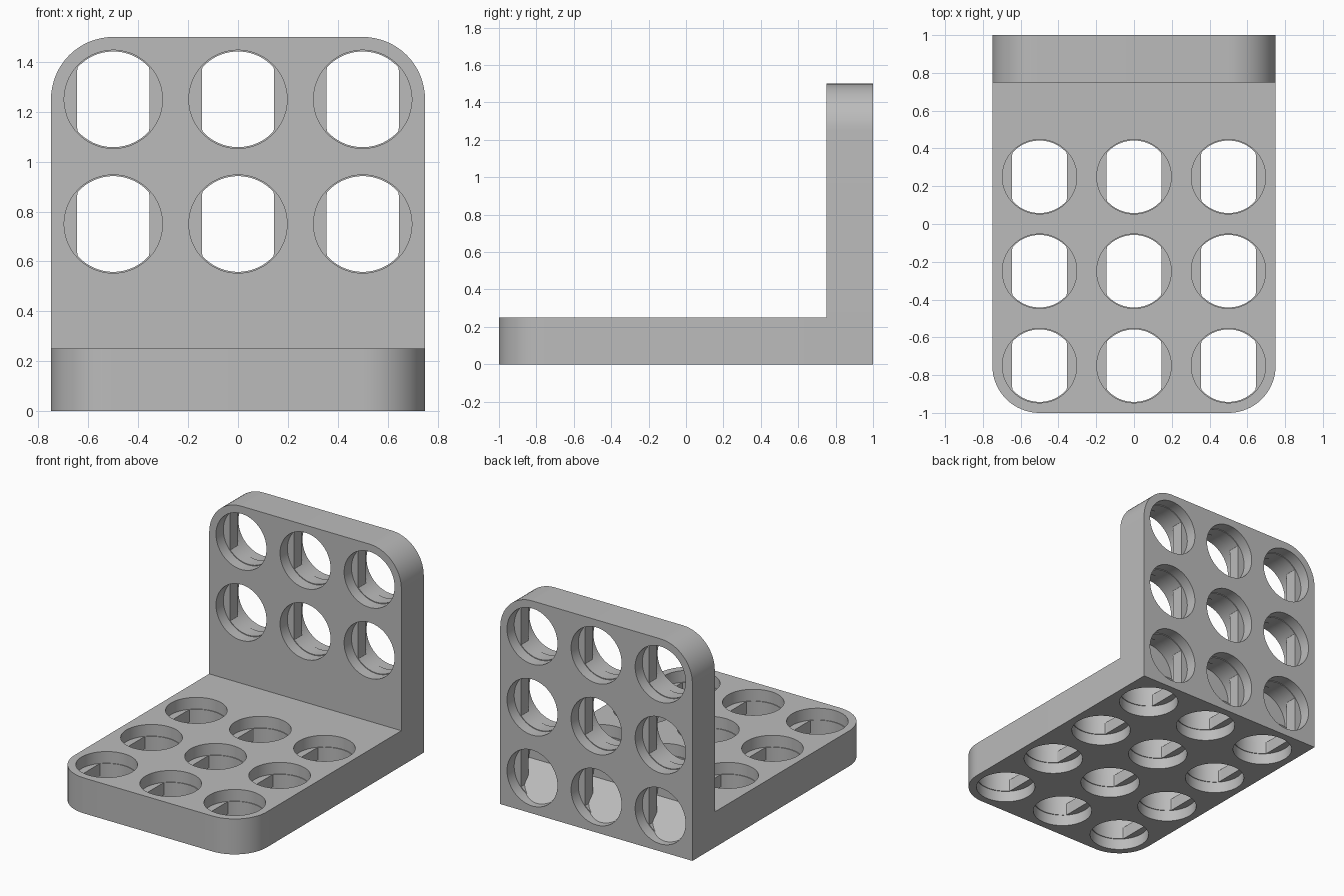
import bpy, bmesh, math
from mathutils import Vector

cube = bpy.data.objects.get("Cube")
if cube:
    bpy.data.objects.remove(cube, do_unlink=True)

T = 0.25            # plate thickness, also the corner radius
BORE, NECK, FLAT = 0.197, 0.192, 0.145
SEGS = 64

grey = bpy.data.materials.new("plain grey")
grey.use_nodes = True
grey.diffuse_color = (0.5, 0.5, 0.5, 1)
bsdf = grey.node_tree.nodes["Principled BSDF"]
bsdf.inputs["Base Color"].default_value = (0.5, 0.5, 0.5, 1)
bsdf.inputs["Roughness"].default_value = 0.6


def upright(x, along, depth):
    """Upright plate: depth goes in from the back face, along goes up."""
    return Vector((x, 1 - depth, along))


def base(x, along, depth):
    """Base plate: the upright mirrored across the corner's mitre."""
    return Vector((x, 1 - along, depth))


def make_object(name, bm):
    bmesh.ops.recalc_face_normals(bm, faces=bm.faces)
    mesh = bpy.data.meshes.new(name)
    bm.to_mesh(mesh)
    bm.free()
    mesh.materials.append(grey)
    obj = bpy.data.objects.new(name, mesh)
    bpy.context.collection.objects.link(obj)
    return obj


def loft(bm, rings):
    """Join matching rings of points into a closed solid."""
    loops = [[bm.verts.new(p) for p in ring] for ring in rings]
    n = len(loops[0])
    for a, b in zip(loops, loops[1:]):
        for i in range(n):
            j = (i + 1) % n
            bm.faces.new((a[i], a[j], b[j], b[i]))
    bm.faces.new(loops[0])
    bm.faces.new(loops[-1])


def plate(name, place, length):
    """Plate with two rounded corners at its far end."""
    outline = [(-0.75, 0), (0.75, 0)]
    for side, start in ((1, 0), (-1, 90)):
        for i in range(17):
            a = math.radians(start + 90 * i / 16)
            outline.append((side * 0.5 + T * math.cos(a), length - T + T * math.sin(a)))
    bm = bmesh.new()
    loft(bm, [[place(x, s, d) for x, s in outline] for d in (0, T)])
    return make_object(name, bm)


def hole(bm, place, cx, along, blind):
    """Stepped bore whose narrow middle has flat sides."""
    end = T - 0.004 if blind else T + 0.02
    steps = ((-0.02, BORE, 1), (0.08, BORE, 1), (0.08, NECK, FLAT),
             (0.168, NECK, FLAT), (0.168, BORE, 1), (end, BORE, 1))
    rings = []
    for depth, r, limit in steps:
        ring = []
        for i in range(SEGS):
            a = math.tau * (i + 0.5) / SEGS
            x = max(-limit, min(limit, r * math.cos(a)))
            ring.append(place(cx + x, along + r * math.sin(a), depth))
        rings.append(ring)
    part = bmesh.new()
    loft(part, rings)
    if blind:
        # stop at the mitre between the two plates
        mid = place(0, 0.004, 0)
        normal = place(0, 1, 0) - place(0, 0, 1)
        cut = bmesh.ops.bisect_plane(part, geom=part.verts[:] + part.edges[:] + part.faces[:],
                                     plane_co=mid, plane_no=normal, clear_inner=True)
        edges = [e for e in cut["geom_cut"] if isinstance(e, bmesh.types.BMEdge)]
        bmesh.ops.holes_fill(part, edges=edges, sides=0)
    bmesh.ops.recalc_face_normals(part, faces=part.faces)
    temp = bpy.data.meshes.new("hole_temp")
    part.to_mesh(temp)
    part.free()
    bm.from_mesh(temp)
    bpy.data.meshes.remove(temp)


def apply_boolean(target, other, operation):
    mod = target.modifiers.new(operation.lower(), "BOOLEAN")
    mod.operation, mod.solver, mod.object = operation, "EXACT", other
    bpy.context.view_layer.objects.active = target
    bpy.ops.object.modifier_apply(modifier=mod.name)
    bpy.data.objects.remove(other, do_unlink=True)


# Two plates joined into an angle bracket
bracket = plate("angle_bracket", base, 2.0)
apply_boolean(bracket, plate("upright_plate", upright, 1.5), "UNION")

# Grid of holes, blind where the plates meet
cutter_bm = bmesh.new()
for place, rows in ((upright, 3), (base, 4)):
    for row in range(rows):
        for cx in (-0.5, 0, 0.5):
            hole(cutter_bm, place, cx, 0.25 + 0.5 * row, row == 0)
holes = make_object("hole_cutter", cutter_bm)
holes.hide_render = True
apply_boolean(bracket, holes, "DIFFERENCE")

# Smooth bores and corners, sharp edges
bpy.ops.object.select_all(action="DESELECT")
bracket.select_set(True)
bpy.context.view_layer.objects.active = bracket
bpy.ops.object.shade_smooth_by_angle(angle=math.radians(30))
